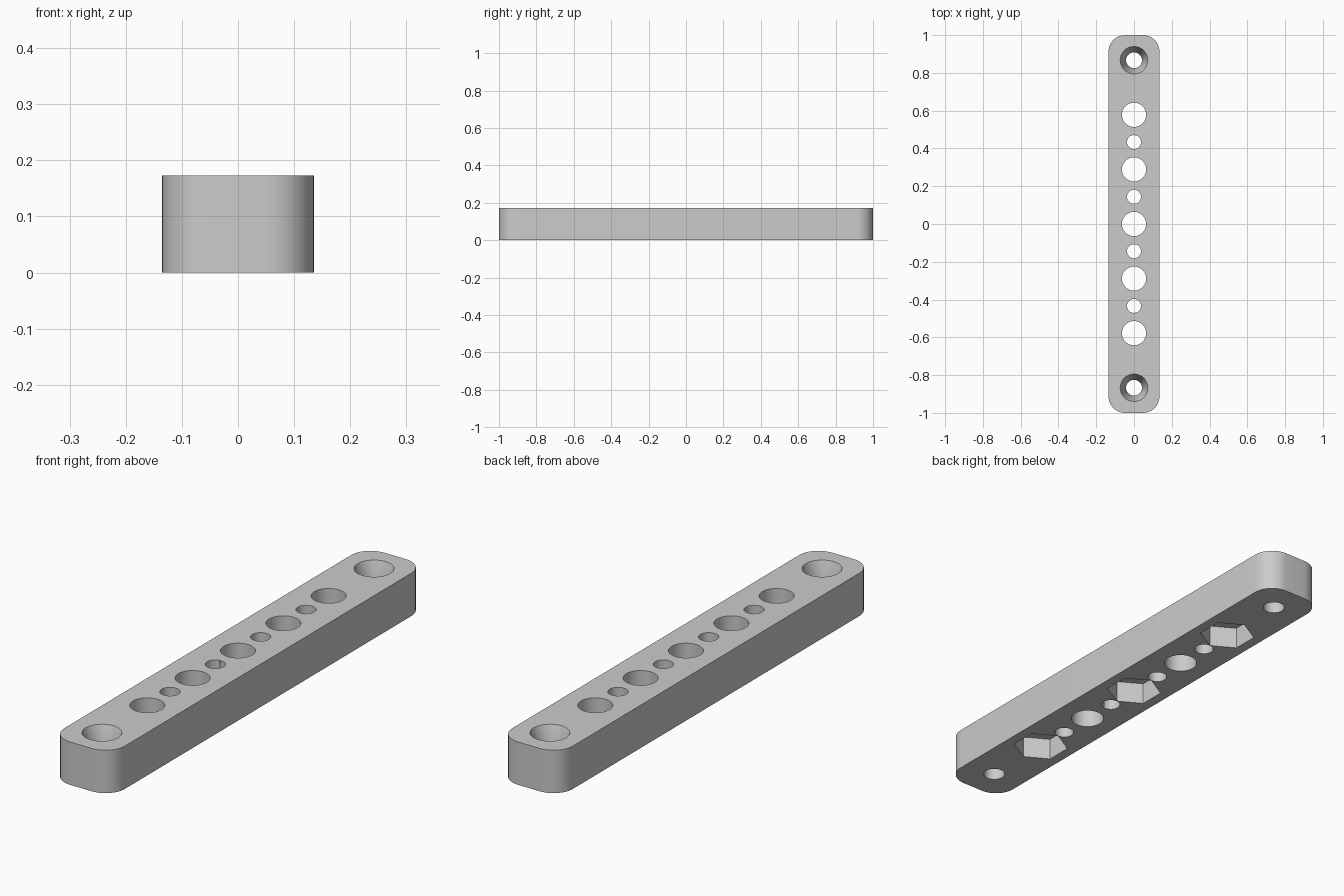
import bpy, bmesh, math

if "Cube" in bpy.data.objects:
    bpy.data.objects.remove(bpy.data.objects["Cube"])

HALF_W, HALF_L, HEIGHT, CORNER = 0.135, 1.0, 0.173, 0.087
PITCH = 0.289

grey = bpy.data.materials.new("plain grey")
grey.use_nodes = True
colour = (0.6, 0.6, 0.6, 1)
grey.diffuse_color = colour
grey.node_tree.nodes["Principled BSDF"].inputs["Base Color"].default_value = colour


def make_object(name, bm):
    mesh = bpy.data.meshes.new(name)
    bmesh.ops.recalc_face_normals(bm, faces=bm.faces[:])
    bm.to_mesh(mesh)
    bm.free()
    mesh.materials.append(grey)
    obj = bpy.data.objects.new(name, mesh)
    bpy.context.collection.objects.link(obj)
    return obj


def lathe(name, y, rings, sides=48, turn=0.0):
    """Closed solid through (radius, z) rings, standing at (0, y)."""
    bm = bmesh.new()
    loops = []
    for r, z in rings:
        angles = [turn + math.tau * i / sides for i in range(sides)]
        loops.append([bm.verts.new((r * math.cos(a), y + r * math.sin(a), z))
                      for a in angles])
    for low, high in zip(loops, loops[1:]):
        for i in range(sides):
            j = (i + 1) % sides
            bm.faces.new((low[i], low[j], high[j], high[i]))
    bm.faces.new(loops[0])
    bm.faces.new(loops[-1])
    return make_object(name, bm)


# Bar: box with rounded upright corners
bm = bmesh.new()
bmesh.ops.create_cube(bm, size=1)
for v in bm.verts:
    v.co = (v.co.x * 2 * HALF_W, v.co.y * 2 * HALF_L, (v.co.z + 0.5) * HEIGHT)
upright = [e for e in bm.edges if abs(e.verts[0].co.z - e.verts[1].co.z) > 0.1]
bmesh.ops.bevel(bm, geom=upright, offset=CORNER, segments=12, profile=0.5,
                affect='EDGES')
bar = make_object("drilled_bar", bm)

cutters = []
below, above = -0.05, HEIGHT + 0.05

# Large through holes, with hexagonal nut pockets under every other one
for i in range(-2, 3):
    y = i * PITCH
    cutters.append(lathe("large_hole", y, [(0.064, below), (0.064, above)]))
    if i % 2 == 0:
        cutters.append(lathe("nut_pocket", y, [(0.107, below), (0.107, 0.09)],
                             sides=6, turn=math.pi / 6))

# Small through holes between the large ones
for i in (-1.5, -0.5, 0.5, 1.5):
    cutters.append(lathe("small_hole", i * PITCH, [(0.037, below), (0.037, above)]))

# Countersunk screw holes at both ends
for side in (-1, 1):
    cutters.append(lathe("screw_hole", side * 3 * PITCH,
                         [(0.042, below), (0.042, HEIGHT - 0.09),
                          (0.073, HEIGHT), (0.073, above)]))

# Cut everything, then drop the cutters
for cutter in cutters:
    cutter.hide_render = True
    mod = bar.modifiers.new(cutter.name, 'BOOLEAN')
    mod.operation = 'DIFFERENCE'
    mod.solver = 'EXACT'
    mod.object = cutter
bpy.context.view_layer.update()
result = bpy.data.meshes.new_from_object(
    bar.evaluated_get(bpy.context.evaluated_depsgraph_get()))
bar.modifiers.clear()
bar.data = result
bar.data.materials.clear()
bar.data.materials.append(grey)
for poly in bar.data.polygons:
    poly.material_index = 0
for cutter in cutters:
    bpy.data.objects.remove(cutter)

bpy.ops.object.select_all(action='DESELECT')
bar.select_set(True)
bpy.context.view_layer.objects.active = bar
bpy.ops.object.shade_smooth_by_angle(angle=math.radians(25))
